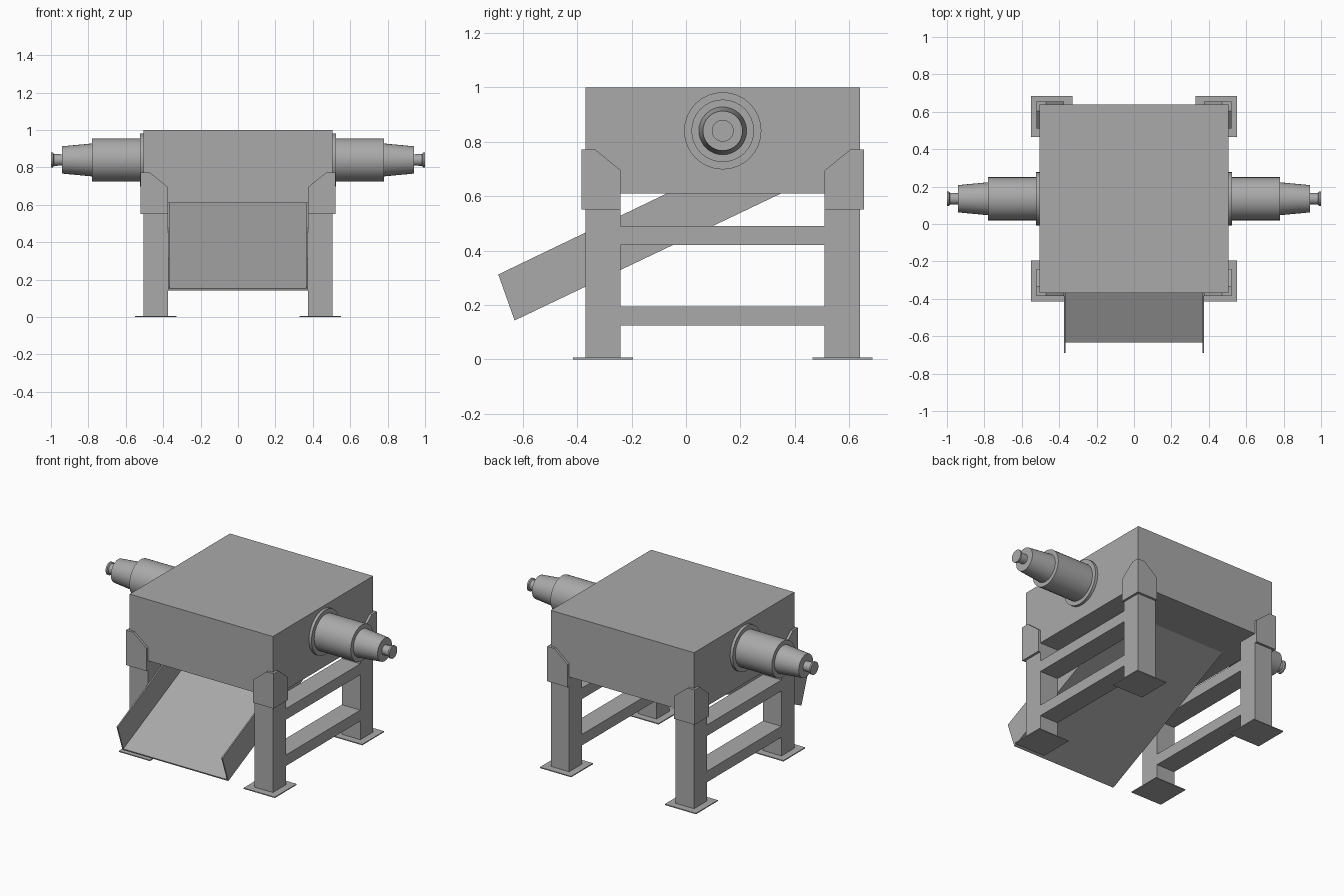
import bpy, bmesh, math
from mathutils import Vector

if "Cube" in bpy.data.objects:
    bpy.data.objects.remove(bpy.data.objects["Cube"], do_unlink=True)

steel = bpy.data.materials.new("grey_steel")
GREY = (0.4, 0.4, 0.4, 1)
steel.use_nodes = True
steel.diffuse_color = GREY
steel.node_tree.nodes["Principled BSDF"].inputs["Base Color"].default_value = GREY

MID = 0.135          # y centre of the frame
HALF = 0.505         # half width of the housing
LEG = 0.13           # leg thickness
UNDER = 0.61         # underside of the housing
INNER = HALF - LEG


def finish(name, bm):
    bmesh.ops.recalc_face_normals(bm, faces=bm.faces)
    mesh = bpy.data.meshes.new(name)
    bm.to_mesh(mesh)
    bm.free()
    mesh.materials.append(steel)
    obj = bpy.data.objects.new(name, mesh)
    bpy.context.collection.objects.link(obj)
    return obj


def prism(name, corners):
    """Extrude an outline: corners is a pair of matching 3D loops."""
    bm = bmesh.new()
    near, far = [[bm.verts.new(p) for p in loop] for loop in corners]
    bm.faces.new(near)
    bm.faces.new(far)
    for i in range(len(near)):
        j = (i + 1) % len(near)
        bm.faces.new((near[i], near[j], far[j], far[i]))
    return finish(name, bm)


def prism_x(name, outline, x0, x1):
    return prism(name, [[(x, y, z) for y, z in outline] for x in (x0, x1)])


def prism_y(name, outline, y0, y1):
    return prism(name, [[(x, y, z) for x, z in outline] for y in (y0, y1)])


def box(name, x0, x1, y0, y1, z0, z1):
    return prism_x(name, [(y0, z0), (y1, z0), (y1, z1), (y0, z1)], x0, x1)


def lathe_x(name, profile, side, y, z, steps=32):
    """Spin (distance, radius) pairs round an axis along x."""
    bm = bmesh.new()
    rings = []
    for dist, r in profile:
        angles = [math.tau * i / steps for i in range(steps)]
        rings.append([bm.verts.new((side * dist, y + r * math.cos(a), z + r * math.sin(a)))
                      for a in angles])
    for a, b in zip(rings, rings[1:]):
        for i in range(steps):
            j = (i + 1) % steps
            bm.faces.new((a[i], a[j], b[j], b[i]))
    bm.faces.new(rings[0])
    bm.faces.new(rings[-1])
    obj = finish(name, bm)
    bpy.ops.object.select_all(action='DESELECT')
    obj.select_set(True)
    bpy.context.view_layer.objects.active = obj
    bpy.ops.object.shade_smooth_by_angle(angle=math.radians(25))
    return obj


# Housing
box("housing", -HALF, HALF, MID - HALF, MID + HALF, UNDER, 1.0)

# Corner bracket outline, measured inward from the housing face
PLATE = 0.015
bracket = [(-PLATE, 0.55), (LEG, 0.55), (LEG, 0.695), (0.035, 0.772), (-PLATE, 0.772)]

for side, s in (("left", 1), ("right", -1)):
    for end, e in (("front", -1), ("back", 1)):
        tag = f"{end}_{side}"
        edge = MID + e * HALF
        # Leg and foot plate
        box("leg_" + tag, s * INNER, s * HALF, edge, edge - e * LEG, 0, UNDER)
        cx, cy = s * (HALF - LEG / 2), edge - e * LEG / 2
        box("foot_plate_" + tag, cx - 0.11, cx + 0.11, cy - 0.11, cy + 0.11, 0, 0.006)
        # Two plates wrapping the corner
        prism_x("side_bracket_" + tag, [(edge - e * d, z) for d, z in bracket],
                s * HALF, s * (HALF + PLATE))
        prism_y("end_bracket_" + tag, [(s * (HALF - d), z) for d, z in bracket],
                edge, edge + e * PLATE)

    # Side rails
    for level, z in (("lower", 0.125), ("upper", 0.42)):
        box(f"{level}_rail_{side}", s * INNER, s * HALF,
            MID - HALF + LEG, MID + HALF - LEG, z, z + 0.07)

    # Drive unit with mounting flange, body, tapered nose and flared shaft
    lathe_x("drive_" + side, [
        (HALF, 0.142), (0.523, 0.142), (0.523, 0.115), (0.78, 0.115),
        (0.78, 0.088), (0.94, 0.073), (0.94, 0.03), (0.985, 0.032),
        (0.99, 0.04), (1.0, 0.04)], s, MID, 0.84)

    # Chute side wall
    prism_x("chute_wall_" + side,
            [(-0.63, 0.143), (0.35, UNDER), (-0.07, UNDER), (-0.69, 0.312)],
            s * 0.365, s * 0.373)

# Chute floor
prism_x("chute_floor", [(-0.63, 0.143), (0.35, UNDER), (0.329, UNDER), (-0.633, 0.152)],
        -0.366, 0.366)
